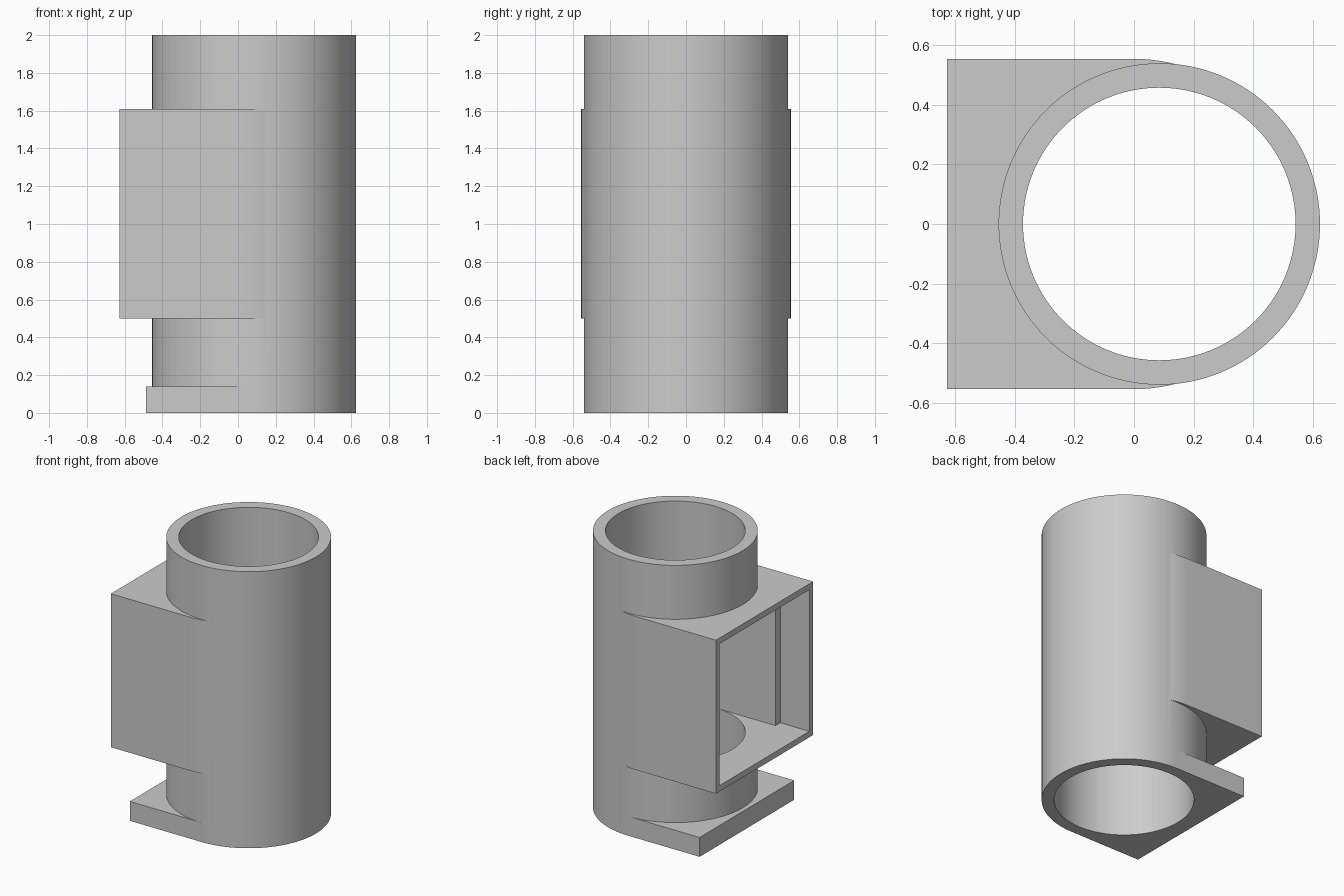
import bpy, bmesh, math

cube = bpy.data.objects.get("Cube")
if cube:
    bpy.data.objects.remove(cube, do_unlink=True)

AXIS, OUTER, BORE = 0.085, 0.54, 0.458      # pipe centre in x, radii
HALF = 0.555                                # housing half width

grey = bpy.data.materials.new("grey plastic")
grey.use_nodes = True
colour = (0.6, 0.6, 0.6, 1)
grey.diffuse_color = colour
grey.node_tree.nodes["Principled BSDF"].inputs["Base Color"].default_value = colour


def arc(cx, radius, start, end, steps):
    angles = [math.radians(start + (end - start) * i / steps) for i in range(steps + 1)]
    return [(cx + radius * math.cos(a), radius * math.sin(a)) for a in angles]


def circle(radius):
    return arc(AXIS, radius, 0, 360, 128)[:-1]


def box(x0, x1, half):
    return [(x0, -half), (x1, -half), (x1, half), (x0, half)]


def prism(name, outline, z0, z1):
    """Extrude a counter-clockwise outline from z0 to z1."""
    bm = bmesh.new()
    face = bm.faces.new([bm.verts.new((x, y, z0)) for x, y in outline])
    top = bmesh.ops.extrude_face_region(bm, geom=[face])["geom"]
    bmesh.ops.translate(bm, vec=(0, 0, z1 - z0),
                        verts=[v for v in top if isinstance(v, bmesh.types.BMVert)])
    bmesh.ops.recalc_face_normals(bm, faces=bm.faces)
    mesh = bpy.data.meshes.new(name)
    bm.to_mesh(mesh)
    bm.free()
    mesh.materials.append(grey)
    obj = bpy.data.objects.new(name, mesh)
    bpy.context.collection.objects.link(obj)
    return obj


def combine(target, other, operation):
    other.hide_render = True
    bpy.ops.object.select_all(action="DESELECT")
    bpy.context.view_layer.objects.active = target
    target.select_set(True)
    mod = target.modifiers.new(operation, "BOOLEAN")
    mod.operation, mod.object, mod.solver = operation, other, "EXACT"
    bpy.ops.object.modifier_apply(modifier=mod.name)
    bpy.data.objects.remove(other, do_unlink=True)


# Upright pipe, side housing with a rounded inner end, and square foot
pipe = prism("pipe_housing", circle(OUTER), 0, 2)
housing = [(-0.628, -HALF)] + arc(0, HALF, -90, 90, 64) + [(-0.628, HALF)]
combine(pipe, prism("side_housing", housing, 0.5, 1.61), "UNION")
combine(pipe, prism("foot", box(-0.487, AXIS, OUTER), 0, 0.14), "UNION")

# Through bore, cavity tangent to it, and the wider recess at the open side
combine(pipe, prism("bore_cutter", circle(BORE), -0.1, 2.1), "DIFFERENCE")
combine(pipe, prism("cavity_cutter", box(-0.5, AXIS, BORE), 0.543, 1.567), "DIFFERENCE")
combine(pipe, prism("recess_cutter", box(-0.7, -0.396, 0.513), 0.543, 1.567), "DIFFERENCE")

bpy.ops.object.shade_smooth_by_angle(angle=math.radians(30))
